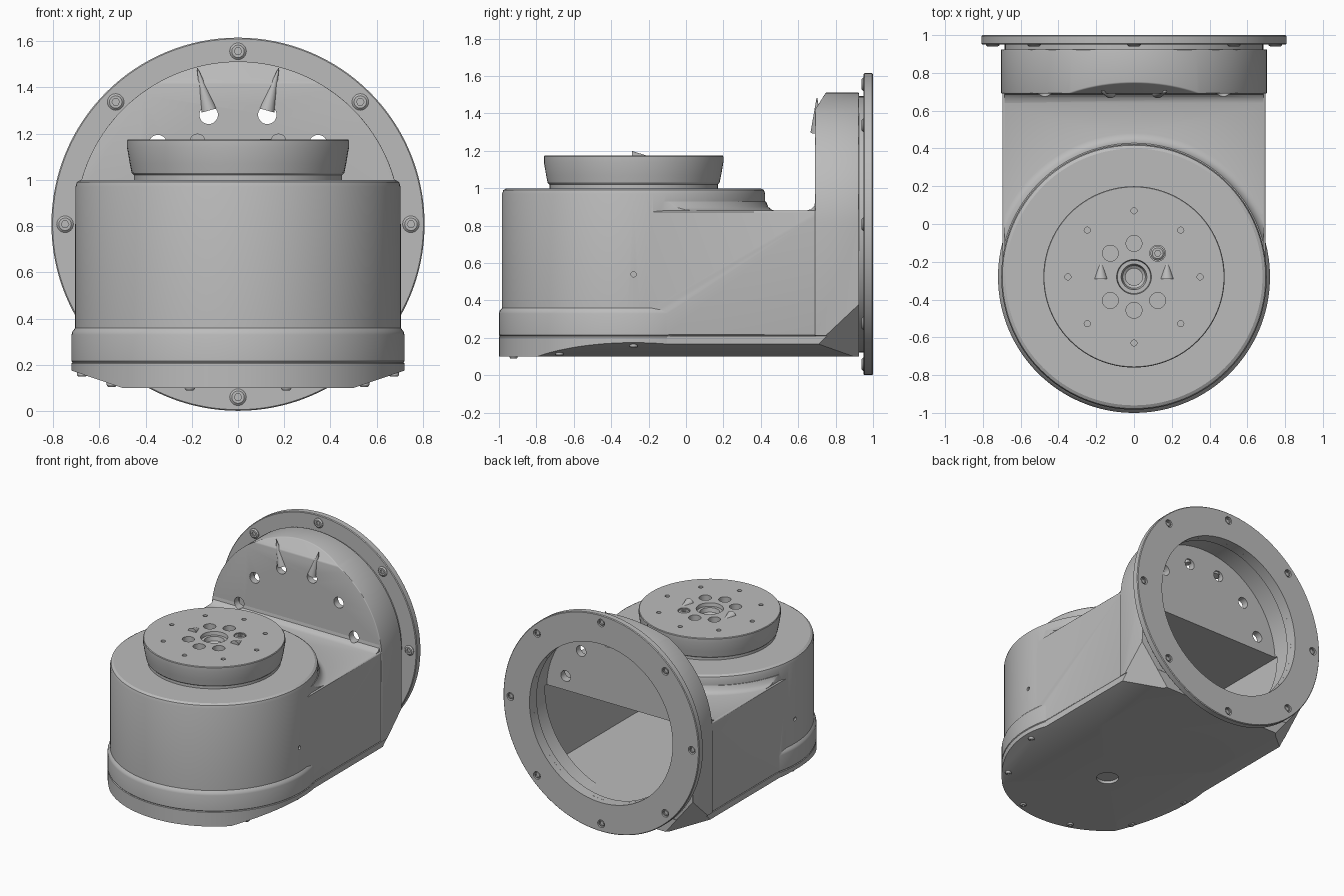
import bpy, bmesh, math
from mathutils import Matrix, Vector

if "Cube" in bpy.data.objects:
    bpy.data.objects.remove(bpy.data.objects["Cube"])

grey = bpy.data.materials.new("housing grey")
grey.use_nodes = True
COLOUR = (0.5, 0.5, 0.5, 1)
grey.diffuse_color = COLOUR
grey.node_tree.nodes["Principled BSDF"].inputs["Base Color"].default_value = COLOUR

AXIS_Y = -0.28                                   # vertical joint axis
FLANGE_Z = 0.808                                 # horizontal joint axis
UP = Matrix.Translation((0, AXIS_Y, 0))
BACK = Matrix.Translation((0, 0, FLANGE_Z)) @ Matrix.Rotation(-math.pi / 2, 4, 'X')


def finish(name, bm, matrix=Matrix()):
    bmesh.ops.transform(bm, matrix=matrix, verts=bm.verts)
    bmesh.ops.recalc_face_normals(bm, faces=bm.faces)
    mesh = bpy.data.meshes.new(name)
    bm.to_mesh(mesh)
    bm.free()
    mesh.materials.append(grey)
    ob = bpy.data.objects.new(name, mesh)
    bpy.context.scene.collection.objects.link(ob)
    return ob


def lathe(name, profile, matrix, steps=96, closed=False):
    """Turn a (radius, height) profile round the local z axis."""
    bm = bmesh.new()
    vs = [bm.verts.new((r, 0, h)) for r, h in profile]
    edges = [bm.edges.new(p) for p in zip(vs, vs[1:] + vs[:1] if closed else vs[1:])]
    bmesh.ops.spin(bm, geom=vs + edges, cent=(0, 0, 0), axis=(0, 0, 1),
                   angle=math.tau, steps=steps)
    bmesh.ops.remove_doubles(bm, verts=bm.verts, dist=1e-5)
    return finish(name, bm, matrix)


def rod(r, lo, hi, matrix, steps=32, tip=None):
    top = r if tip is None else tip
    return lathe("cutter", [(0, lo), (r, lo), (top, hi), (0, hi)], matrix, steps)


def prism(name, outline, lo, hi, matrix=Matrix()):
    bm = bmesh.new()
    face = bm.faces.new([bm.verts.new((x, y, lo)) for x, y in outline])
    new = bmesh.ops.extrude_face_region(bm, geom=[face])["geom"]
    bmesh.ops.translate(bm, vec=(0, 0, hi - lo),
                        verts=[g for g in new if isinstance(g, bmesh.types.BMVert)])
    return finish(name, bm, matrix)


def box(x, y0, y1, z0, z1):
    return prism("cutter", [(-x, y0), (x, y0), (x, y1), (-x, y1)], z0, z1)


def half_space(point, normal):
    bm = bmesh.new()
    bmesh.ops.create_cube(bm, size=3)
    n = Vector(normal).normalized()
    turn = n.to_track_quat('Z', 'Y').to_matrix().to_4x4()
    return finish("cutter", bm, Matrix.Translation(Vector(point) + n * 1.5) @ turn)


def apply(ob, kind, **settings):
    mod = ob.modifiers.new("step", kind)
    for key, value in settings.items():
        setattr(mod, key, value)
    bpy.context.view_layer.objects.active = ob
    bpy.ops.object.modifier_apply(modifier=mod.name)


def combine(ob, other, op='DIFFERENCE'):
    apply(ob, 'BOOLEAN', object=other, operation=op, solver='EXACT')
    bpy.data.objects.remove(other)


def bevel(ob, width, angle=25):
    apply(ob, 'BEVEL', width=width, segments=3, limit_method='ANGLE',
          angle_limit=math.radians(angle))


def u_shape(r, cy, end, sign, n=64):
    """Half circle closed by straight sides running to y = end."""
    arc = [(r * math.cos(i * math.pi / n), cy + sign * r * math.sin(i * math.pi / n))
           for i in range(n + 1)]
    return arc + [(-r, end), (r, end)]


def polar(r, degrees):
    a = math.radians(degrees)
    return Matrix.Translation((r * math.cos(a), r * math.sin(a), 0))


def cut_corners(ob):
    for s in (-1, 1):
        combine(ob, half_space((s * 0.70, 0.75, 0.21), (s * 0.0425, 0.032, -0.034)))


# Housing: drum, rear body, arched rear wall and fillets
housing = lathe("housing", [(0, 0.211), (0.716, 0.211), (0.72, 0.216), (0.72, 0.33),
                            (0.716, 0.345), (0.703, 0.36), (0.703, 0.97), (0.697, 0.99),
                            (0.68, 1.0), (0, 1.0)], UP, 128)
body = prism("body", u_shape(0.697, AXIS_Y, 0.915, -1), 0.211, 0.88)
bevel(body, 0.012, 60)
combine(housing, body, 'UNION')

collar = lathe("collar", [(0, 0.8), (0.77, 0.8), (0.77, 0.878), (0.74, 0.884), (0.72, 0.9),
                          (0.708, 0.93), (0, 0.93)], UP)
combine(collar, box(0.685, -0.2, 0.8, 0.7, 1.0), 'INTERSECT')
combine(housing, collar, 'UNION')

SIDEWAYS = Matrix(((0, 0, 1, 0), (1, 0, 0, 0), (0, 1, 0, 0), (0, 0, 0, 1)))
fillet = prism("fillet", [(0.64, 0.86), (0.64, 0.88), (0.668, 0.888), (0.686, 0.906),
                          (0.692, 0.94), (0.72, 0.94), (0.72, 0.86)], -0.685, 0.685, SIDEWAYS)
combine(housing, fillet, 'UNION')

STAND = Matrix(((1, 0, 0, 0), (0, 0, 1, 0), (0, 1, 0, 0), (0, 0, 0, 1)))
arch = prism("arch", u_shape(0.704, FLANGE_Z, 0.211, 1), 0.69, 0.925, STAND)
combine(arch, half_space((0, 0.69, 1.42), (0, -0.095, 0.06)))
bevel(arch, 0.012)
combine(housing, arch, 'UNION')
cut_corners(housing)

# Hollow interior, open to the rear
combine(housing, rod(0.64, 0.1, 0.95, UP, 96))
combine(housing, box(0.64, AXIS_Y, 0.76, 0.1, 0.83))
combine(housing, rod(0.63, 0.74, 1.0, BACK, 96))

# Access holes through the wall, with tapered spikes above the two top pairs
for angle in (15, 45, 75, 105, 135, 165):
    place = BACK @ polar(0.49, -angle)
    combine(housing, rod(0.04, 0.6, 0.85, place))
for s in (-1, 1):
    lean = Matrix.Translation((s * 0.125, 0.7, 1.3)) @ Matrix.Rotation(s * 0.27, 4, 'Y')
    spike = rod(0.034, 0, 0.19, lean, 24, 0.002)
    spike.name = "wall_spike"
    combine(housing, rod(0.014, 0.69, 0.8, Matrix.Translation((0, AXIS_Y, 0.54))
                         @ Matrix.Rotation(s * math.pi / 2, 4, 'Y')))
combine(housing, rod(0.06, 0.9, 1.1, UP))

# Base cover with sloping sides
cover = prism("base_cover", u_shape(0.697, AXIS_Y, 0.925, -1), 0.1, 0.211)
combine(cover, lathe("rim", [(0, 0.1), (0.72, 0.1), (0.72, 0.206), (0.716, 0.211),
                             (0, 0.211)], UP, 128), 'UNION')
for s in (-1, 1):
    combine(cover, half_space((s * 0.5, 0, 0.1), (s * 0.075, 0, -0.22)))
cut_corners(cover)
combine(cover, rod(0.045, 0, 0.3, UP))
combine(cover, rod(0.075, 0.05, 0.12, UP))

# Central cable tube
lathe("cable_tube", [(0.045, 0.13), (0.07, 0.13), (0.07, 1.0), (0.045, 1.0)], UP, 32, True)

# Output turntable with its hole pattern
table = lathe("turntable", [(0.045, 0.99), (0.45, 0.99), (0.45, 1.02), (0.46, 1.03),
                            (0.468, 1.07), (0.48, 1.14), (0.48, 1.17), (0.476, 1.175),
                            (0.092, 1.175), (0.088, 1.15), (0.068, 1.15), (0.06, 1.12),
                            (0.045, 1.11)], UP, 96, True)
for i in range(8):
    combine(table, rod(0.016, 1.12, 1.3, UP @ polar(0.35, i * 45), 20))
    if i % 4:
        combine(table, rod(0.042, 1.11, 1.3, UP @ polar(0.177, i * 45)))
for s in (-1, 1):
    spike = rod(0.035, 0, 0.1, Matrix.Translation((s * 0.175, AXIS_Y - 0.01, 1.165))
                @ Matrix.Rotation(-math.pi / 2, 4, 'X'), 24, 0.003)
    spike.name = "table_spike"

# Rear flange with spacer ring
flange = lathe("rear_flange", [(0.59, 0.95), (0.802, 0.95), (0.807, 0.955), (0.807, 0.995),
                               (0.802, 1.0), (0.59, 1.0)], BACK, 128, True)
lathe("spacer_ring", [(0.59, 0.915), (0.685, 0.915), (0.685, 0.955), (0.59, 0.955)],
      BACK, 96, True)


def screw(name, matrix, r=0.036):
    """Button head with a six-sided socket."""
    head = lathe(name, [(0, -0.02), (r, -0.02), (r, 0.003), (r * 0.75, 0.011),
                        (0, 0.011)], matrix, 24)
    combine(head, rod(r * 0.45, -0.005, 0.05, matrix, 6))


FLIP = Matrix.Rotation(math.pi, 4, 'X')
for i in range(8):
    spot = BACK @ polar(0.748, i * 45)
    combine(flange, rod(0.028, 0.975, 1.1, spot))
    screw("flange_screw", spot @ Matrix.Translation((0, 0, 0.95)) @ FLIP)
    lathe("flange_screw_end", [(0, 0.99), (0.012, 0.99), (0.014, 0.996), (0.02, 0.996),
                               (0.02, 0.97)], spot, 20)

# Turntable screw and screws under the base cover
screw("table_screw", UP @ polar(0.177, 45) @ Matrix.Translation((0, 0, 1.165)), 0.038)
for angle in (180, 216, 252, 288, 324, 360):
    height = 0.1 + max(0, abs(0.675 * math.cos(math.radians(angle))) - 0.5) * 0.34
    screw("cover_screw", UP @ polar(0.675, angle)
          @ Matrix.Translation((0, 0, height)) @ FLIP, 0.022)

# Smooth shading with sharp edges kept
bpy.ops.object.select_all(action='DESELECT')
for ob in bpy.context.scene.objects:
    if ob.type == 'MESH':
        ob.select_set(True)
        bpy.context.view_layer.objects.active = ob
bpy.ops.object.shade_smooth_by_angle(angle=math.radians(30))
